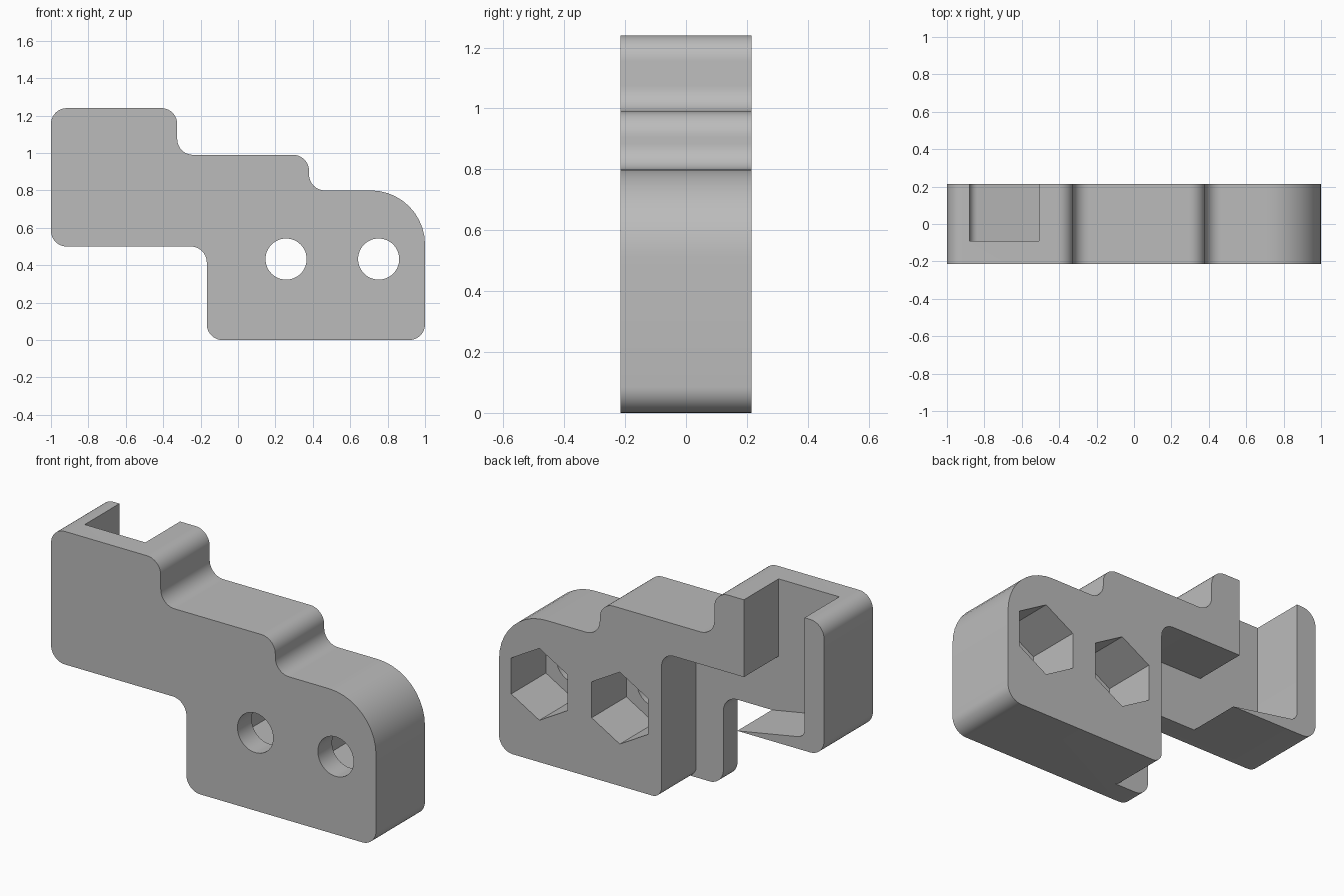
import bpy
import bmesh
from math import cos, sin, pi, tan
from mathutils import Vector

HALF = 0.215      # half of the full thickness
WEB = -0.09       # back surface of the thin front web

if "Cube" in bpy.data.objects:
    bpy.data.objects.remove(bpy.data.objects["Cube"])

grey = bpy.data.materials.new("plain_grey")
grey.use_nodes = True
grey.diffuse_color = (0.5, 0.5, 0.5, 1)
grey.node_tree.nodes["Principled BSDF"].inputs["Base Color"].default_value = (0.5, 0.5, 0.5, 1)


def rounded(corners, steps=10):
    """Turn (x, z, radius) corners into a filleted outline."""
    pts = []
    for i, (x, z, r) in enumerate(corners):
        p = Vector((x, z))
        if r == 0:
            pts.append(p)
            continue
        a = (Vector(corners[i - 1][:2]) - p).normalized()
        b = (Vector(corners[(i + 1) % len(corners)][:2]) - p).normalized()
        half = a.angle(b) / 2
        centre = p + (a + b).normalized() * (r / sin(half))
        start = p + a * (r / tan(half)) - centre
        end = p + b * (r / tan(half)) - centre
        sweep = pi - 2 * half
        for k in range(steps + 1):
            t = k / steps
            pts.append(centre + (start * sin((1 - t) * sweep) + end * sin(t * sweep)) / sin(sweep))
    return pts


def ring(x, z, radius, sides):
    return [Vector((x + radius * cos(pi / 2 + 2 * pi * k / sides),
                    z + radius * sin(pi / 2 + 2 * pi * k / sides))) for k in range(sides)]


def prism(name, outline, y0, y1):
    """Extrude an x-z outline from y0 to y1."""
    bm = bmesh.new()
    face = bm.faces.new([bm.verts.new((p.x, y0, p.y)) for p in outline])
    out = bmesh.ops.extrude_face_region(bm, geom=[face])
    verts = [g for g in out["geom"] if isinstance(g, bmesh.types.BMVert)]
    bmesh.ops.translate(bm, verts=verts, vec=(0, y1 - y0, 0))
    bmesh.ops.recalc_face_normals(bm, faces=bm.faces)
    mesh = bpy.data.meshes.new(name)
    bm.to_mesh(mesh)
    bm.free()
    mesh.materials.append(grey)
    obj = bpy.data.objects.new(name, mesh)
    bpy.context.collection.objects.link(obj)
    return obj


def cut(target, cutter):
    mod = target.modifiers.new("cut", 'BOOLEAN')
    mod.operation = 'DIFFERENCE'
    mod.solver = 'EXACT'
    mod.object = cutter
    bpy.context.view_layer.objects.active = target
    bpy.ops.object.modifier_apply(modifier=mod.name)
    bpy.data.objects.remove(cutter)


# Stepped bracket body
R = 0.085
body = prism("bracket_body", rounded([
    (-1, 0.5, R), (-1, 1.24, R), (-0.325, 1.24, R), (-0.325, 0.99, R),
    (0.38, 0.99, R), (0.38, 0.8, R), (1, 0.8, 0.29), (1, 0, R),
    (-0.167, 0, R), (-0.167, 0.5, R)]), -HALF, HALF)

# Open channel in the back, leaving the arm, the hooked wall and the sloped lip
cut(body, prism("channel_cutter", rounded([
    (-0.507, 1.5, 0), (-0.88, 1.5, 0), (-0.88, 0.575, 0.05), (-0.4, 0.488, 0),
    (-0.4, -0.2, 0), (0.1, -0.2, 0), (0.1, -0.001, 0), (0, -0.001, 0.06),
    (0, 0.81, 0.075), (-0.507, 0.81, 0)]), WEB, 0.4))

# Bolt holes: round in front, hexagonal nut pockets behind
for x in (0.257, 0.752):
    cut(body, prism("nut_pocket_cutter", ring(x, 0.433, 0.2, 6), WEB, 0.4))
    cut(body, prism("bolt_hole_cutter", ring(x, 0.433, 0.11, 48), -0.4, 0))

bpy.ops.object.select_all(action='DESELECT')
body.select_set(True)
bpy.context.view_layer.objects.active = body
bpy.ops.object.shade_smooth_by_angle(angle=pi / 6)
